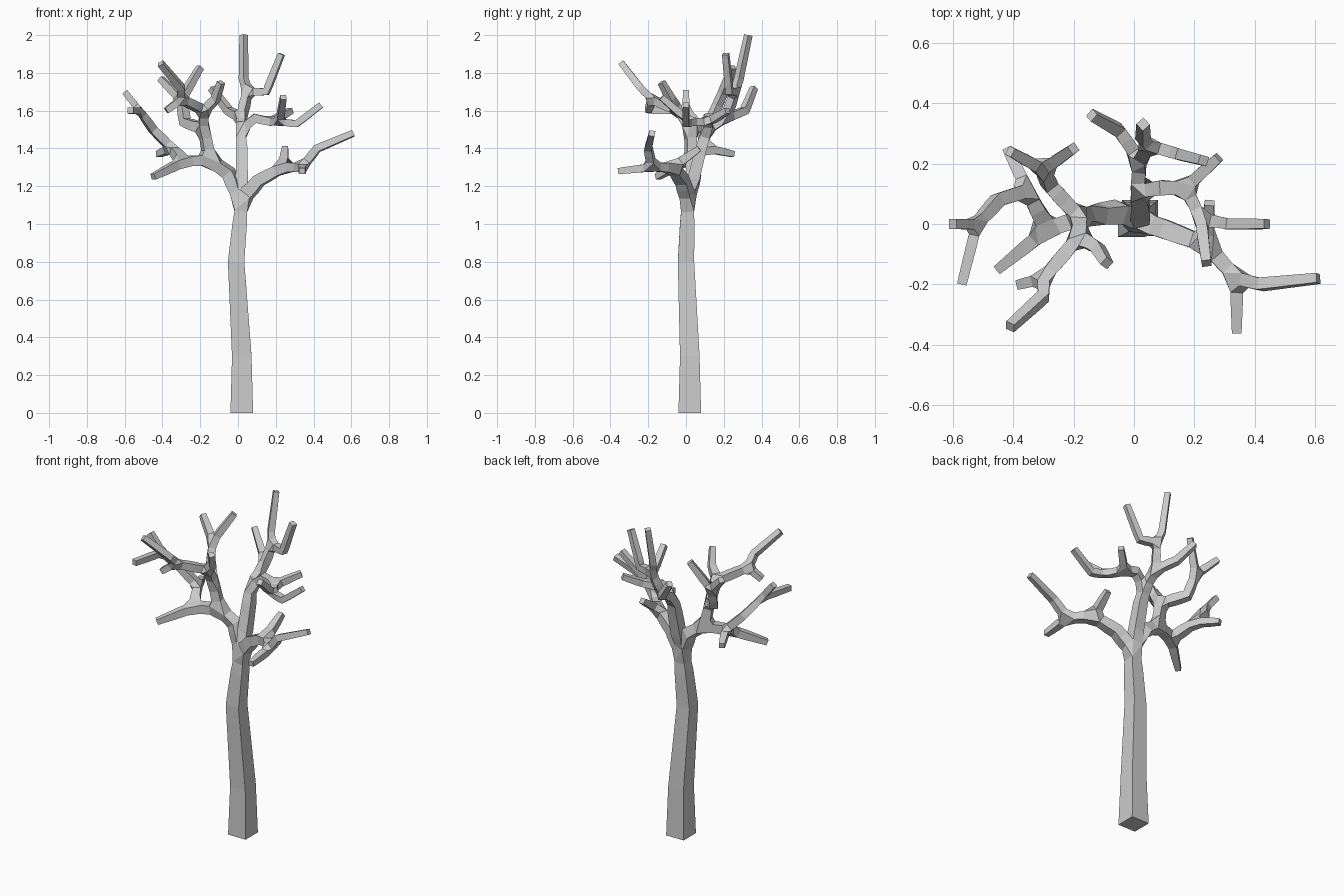
import bpy
from mathutils import Vector

cube = bpy.data.objects.get("Cube")
if cube:
    bpy.data.objects.remove(cube, do_unlink=True)

# bark colour
grey = (0.6, 0.6, 0.6, 1)
bark = bpy.data.materials.new("grey_bark")
bark.use_nodes = True
bark.diffuse_color = grey
bark.node_tree.nodes["Principled BSDF"].inputs["Base Color"].default_value = grey

# skeleton of the tree, filled limb by limb
points, radii, edges = [], [], []
TWIG = 0.016


def add_node(position, radius, parent=None):
    """Add one skeleton node, joined to its parent, and return its index."""
    points.append(Vector(position))
    radii.append(radius)
    index = len(points) - 1
    if parent is not None:
        edges.append((parent, index))
    return index


def limb(parent, *path, tip_radius=TWIG):
    """Grow a limb from a node, tapering evenly from that node's radius to the tip."""
    base_radius = radii[parent]
    grown = []
    for step, position in enumerate(path, start=1):
        taper = step / len(path)
        radius = base_radius + (tip_radius - base_radius) * taper
        parent = add_node(position, radius, parent)
        grown.append(parent)
    return grown


def twigs(parent, *tips):
    """Grow one straight twig from a node to each tip."""
    for tip in tips:
        limb(parent, tip)


# trunk
root = add_node((.02, .02, 0), 0.06)
shin, bend, crotch = limb(root, (.02, .02, .3), (-.01, 0, .8), (.02, .01, 1.12), tip_radius=0.035)

# low spreading limb on the left side
shoulder, elbow, fork, wrist, tip = limb(
    crotch, (.11, -.02, 1.23), (.24, -.07, 1.3), (.34, -.18, 1.3),
    (.42, -.2, 1.4), (.61, -.18, 1.48))
twigs(elbow, (.25, .07, 1.4))
twigs(fork, (.34, -.36, 1.28))

# limb bending out to the right side
shoulder, armpit, elbow, fork, wrist, hand, tip = limb(
    crotch, (-.05, .04, 1.27), (-.15, .03, 1.34), (-.29, -.02, 1.33),
    (-.35, .11, 1.4), (-.45, .08, 1.5), (-.52, 0, 1.6), (-.6, 0, 1.7))
twigs(elbow, (-.45, -.15, 1.25))
twigs(fork, (-.42, .25, 1.37))
twigs(hand, (-.57, -.2, 1.6))

# upright limb rising from the right-hand limb, reaching forward
rise, fork, hand, wrist, tip = limb(
    armpit, (-.18, .02, 1.5), (-.18, -.04, 1.6), (-.3, -.18, 1.66),
    (-.3, -.24, 1.72), (-.41, -.34, 1.85))
limb(fork, (-.12, -.08, 1.66), (-.09, -.13, 1.75))
twigs(hand, (-.38, -.2, 1.6))

# its rear branch, ending in two twigs
elbow, fork = limb(rise, (-.28, .13, 1.54), (-.3, .18, 1.66), tip_radius=0.022)
twigs(fork, (-.41, .24, 1.77), (-.2, .25, 1.83))

# central limb leaning to the back
base, waist, chest, neck, crown, bend, tip = limb(
    crotch, (.02, .04, 1.24), (.02, .08, 1.4), (.01, .11, 1.5),
    (.02, .21, 1.56), (.05, .26, 1.7), (.03, .28, 1.77), (.03, .33, 2))
limb(crown, (.15, .23, 1.7), (.23, .21, 1.9))
limb(neck, (-.05, .31, 1.6), (-.14, .36, 1.72))

# side branch of the central limb
elbow, fork, hand, wrist, tip = limb(
    chest, (.09, .12, 1.56), (.17, .12, 1.54), (.22, .02, 1.54),
    (.31, 0, 1.53), (.44, 0, 1.63))
twigs(fork, (.28, .22, 1.6))
twigs(hand, (.24, -.13, 1.67))

# square-sectioned skin over the whole skeleton
mesh = bpy.data.meshes.new("bare_tree")
mesh.from_pydata(points, edges, [])
tree = bpy.data.objects.new("bare_tree", mesh)
bpy.context.scene.collection.objects.link(tree)
skin = tree.modifiers.new("Skin", "SKIN")
skin.use_smooth_shade = False
skin.branch_smoothing = 0.3
skin_nodes = mesh.skin_vertices[0].data
for skin_node, radius in zip(skin_nodes, radii):
    skin_node.radius = (radius, radius)
    skin_node.use_root = False
skin_nodes[root].use_root = True

bpy.context.view_layer.objects.active = tree
tree.select_set(True)
bpy.ops.object.modifier_apply(modifier=skin.name)
tree.data.materials.clear()
tree.data.materials.append(bark)
for face in tree.data.polygons:
    face.material_index = 0
    face.use_smooth = False
